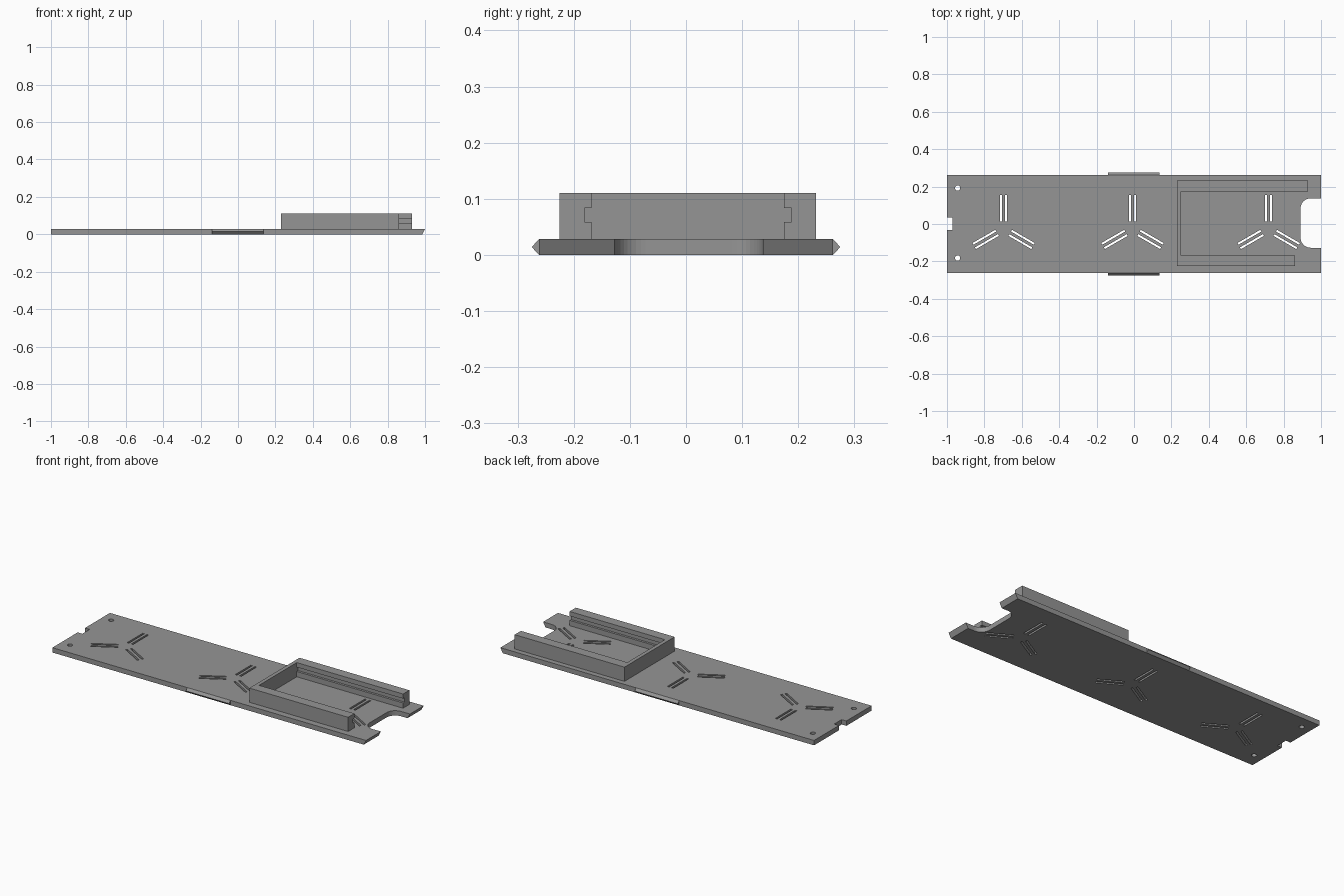
import bpy, bmesh, math
from mathutils import Matrix, Vector

if "Cube" in bpy.data.objects:
    bpy.data.objects.remove(bpy.data.objects["Cube"])

grey = bpy.data.materials.new("grey plastic")
grey.diffuse_color = (0.30, 0.30, 0.30, 1)
grey.use_nodes = True
grey.node_tree.nodes["Principled BSDF"].inputs["Base Color"].default_value = grey.diffuse_color
T = 0.028  # plate thickness


def finish(name, bm):
    bmesh.ops.recalc_face_normals(bm, faces=bm.faces)
    me = bpy.data.meshes.new(name)
    bm.to_mesh(me)
    bm.free()
    me.materials.append(grey)
    ob = bpy.data.objects.new(name, me)
    bpy.context.collection.objects.link(ob)
    return ob


def prism(name, pts, z0, z1):
    bm = bmesh.new()
    face = bm.faces.new([bm.verts.new((x, y, z0)) for x, y in pts])
    top = bmesh.ops.extrude_face_region(bm, geom=[face])["geom"]
    for v in top:
        if isinstance(v, bmesh.types.BMVert):
            v.co.z = z1
    return finish(name, bm)


def add_box(bm, size, matrix):
    bmesh.ops.create_cube(bm, size=1, matrix=matrix @ Matrix.Diagonal((*size, 1)))


def cut(ob, cutter):
    mod = ob.modifiers.new("cut", 'BOOLEAN')
    mod.operation, mod.solver, mod.object = 'DIFFERENCE', 'EXACT', cutter
    bpy.context.view_layer.update()
    dg = bpy.context.evaluated_depsgraph_get()
    me = bpy.data.meshes.new_from_object(ob.evaluated_get(dg))
    ob.modifiers.clear()
    ob.data = me
    bpy.data.objects.remove(cutter)


def arc(cx, cy, r, a0, a1, n=10):
    angles = [math.radians(a0 + (a1 - a0) * i / n) for i in range(n + 1)]
    return [(cx + r * math.cos(a), cy + r * math.sin(a)) for a in angles]


# Base plate with a rounded notch on the right and a small one on the left
W, R = 0.262, 0.055
outline = [(-1, -W), (1, -W), (1, -0.127)]
outline += arc(0.89 + R, -0.127 + R, R, 270, 180)
outline += arc(0.89 + R, 0.137 - R, R, 180, 90)
outline += [(1, 0.137), (1, W), (-1, W),
            (-1, 0.035), (-0.97, 0.035), (-0.97, -0.032), (-1, -0.032)]
plate = prism("base_plate", outline, 0, T)
for v in plate.data.vertices:  # undercut right edge
    if v.co.x > 0.99 and v.co.z < 0.001:
        v.co.x = 0.985

# Three clusters of paired slots, plus two screw holes
bm = bmesh.new()
for cx in (-0.697, -0.008, 0.72):
    for angle in (90, 210, 330):
        turn = Matrix.Translation((cx, -0.027, T / 2)) @ Matrix.Rotation(math.radians(angle), 4, 'Z')
        for side in (-1, 1):
            add_box(bm, (0.142, 0.011, 0.1), turn @ Matrix.Translation((0.111, side * 0.0135, 0)))
for y in (-0.182, 0.192):
    bmesh.ops.create_cone(bm, cap_ends=True, segments=24, radius1=0.014, radius2=0.014,
                          depth=0.1, matrix=Matrix.Translation((-0.943, y, T / 2)))
cut(plate, finish("slot_cutter", bm))

# Open tray: thin end wall and two arms of different length
tray = prism("tray_rails", [(0.23, -0.225), (0.86, -0.225), (0.86, -0.168), (0.252, -0.168),
                            (0.252, 0.175), (0.93, 0.175), (0.93, 0.232), (0.23, 0.232)], T, 0.11)
# Sliding groove along the inside of each arm
bm = bmesh.new()
for y in (-0.168, 0.175):
    add_box(bm, (0.8, 0.026, 0.025), Matrix.Translation((0.652, y, 0.071)))
cut(tray, finish("groove_cutter", bm))

# Wedge-shaped snap ridges on the long edges
for side, name in ((-1, "front_snap_ridge"), (1, "back_snap_ridge")):
    bm = bmesh.new()
    ends = [[bm.verts.new((x, side * y, z)) for y, z in ((W, 0), (0.275, T / 2), (W, T))]
            for x in (-0.14, 0.135)]
    for tri in ends:
        bm.faces.new(tri)
    for i in range(3):
        j = (i + 1) % 3
        bm.faces.new((ends[0][i], ends[0][j], ends[1][j], ends[1][i]))
    finish(name, bm)
